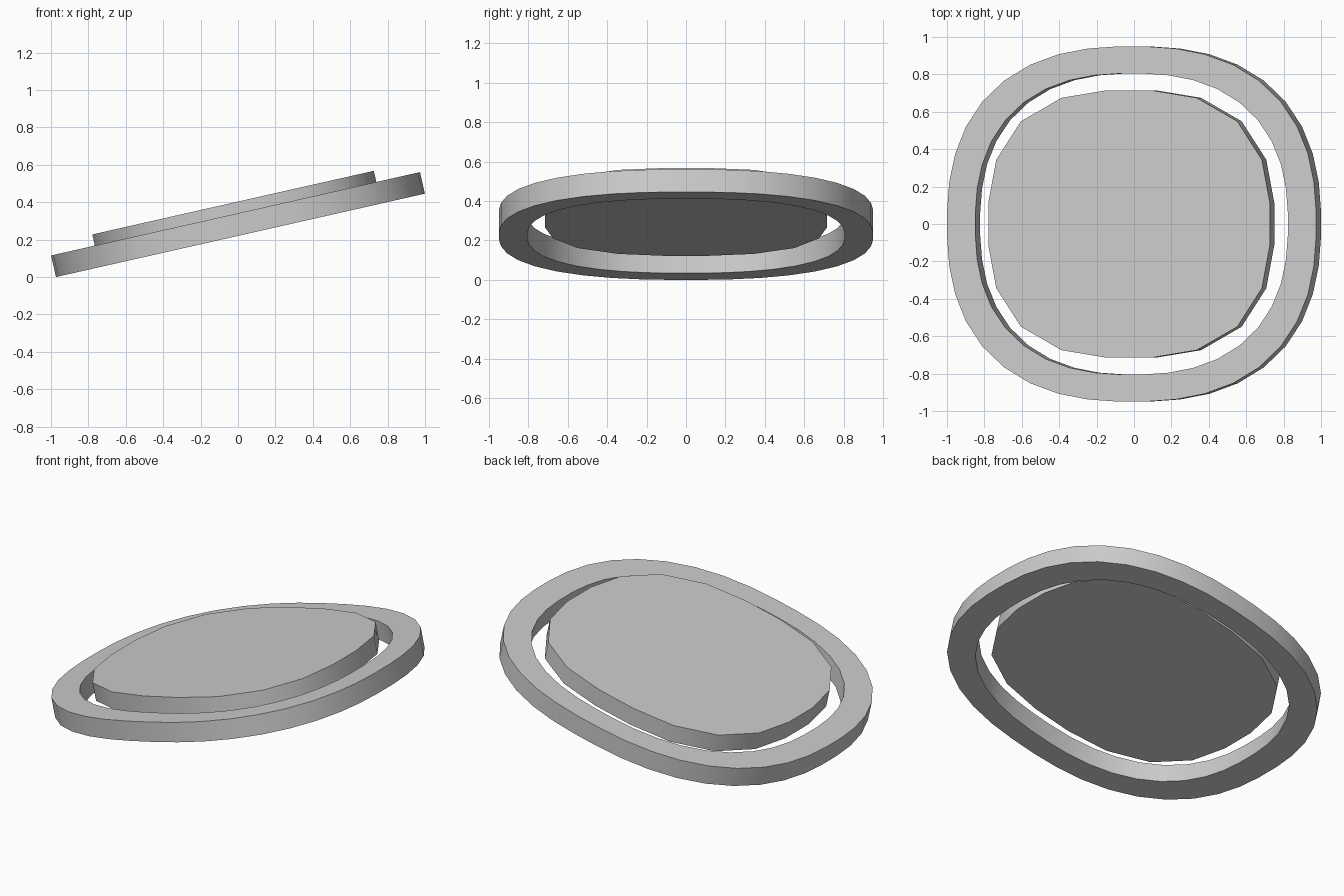
import bpy, math
from mathutils import Matrix

if "Cube" in bpy.data.objects:
    bpy.data.objects.remove(bpy.data.objects["Cube"])

TILT = Matrix.Translation((0, 0, 0.2805)) @ Matrix.Rotation(math.radians(-12.73), 4, 'Y')


def outline(a, b, power, count, z):
    """Rounded-square loop, sampled at half-step angles so sides stay flat."""
    pts = []
    for i in range(count):
        t = 2 * math.pi * (i + 0.5) / count
        c, s = math.cos(t), math.sin(t)
        r = (abs(c) ** power + abs(s) ** power) ** (-1 / power)
        pts.append((a * r * c, b * r * s, z))
    return pts


def make(name, verts, faces):
    mesh = bpy.data.meshes.new(name)
    mesh.from_pydata(verts, [], faces)
    mesh.transform(TILT)
    mesh.update()
    obj = bpy.data.objects.new(name, mesh)
    bpy.context.collection.objects.link(obj)
    bpy.ops.object.select_all(action='DESELECT')
    obj.select_set(True)
    bpy.context.view_layer.objects.active = obj
    bpy.ops.object.shade_smooth_by_angle(angle=math.radians(30))
    return obj


# Outer ring: four loops joined around a rectangular section
n, h = 40, 0.059
loops = [(1.012, 0.95, -h), (1.012, 0.95, h), (0.857, 0.805, h), (0.857, 0.805, -h)]
verts = [p for a, b, z in loops for p in outline(a, b, 2.43, n, z)]
faces = []
for k in range(4):
    for i in range(n):
        j, m = (i + 1) % n, (k + 1) % 4
        faces.append((k * n + i, k * n + j, m * n + j, m * n + i))
make("outer_ring", verts, faces)

# Inner disc: raised plate floating inside the ring
n = 20
verts = outline(0.774, 0.717, 2.6, n, 0.012) + outline(0.774, 0.717, 2.6, n, 0.12)
faces = [(i, (i + 1) % n, n + (i + 1) % n, n + i) for i in range(n)]
faces += [tuple(reversed(range(n))), tuple(range(n, 2 * n))]
make("inner_disc", verts, faces)
